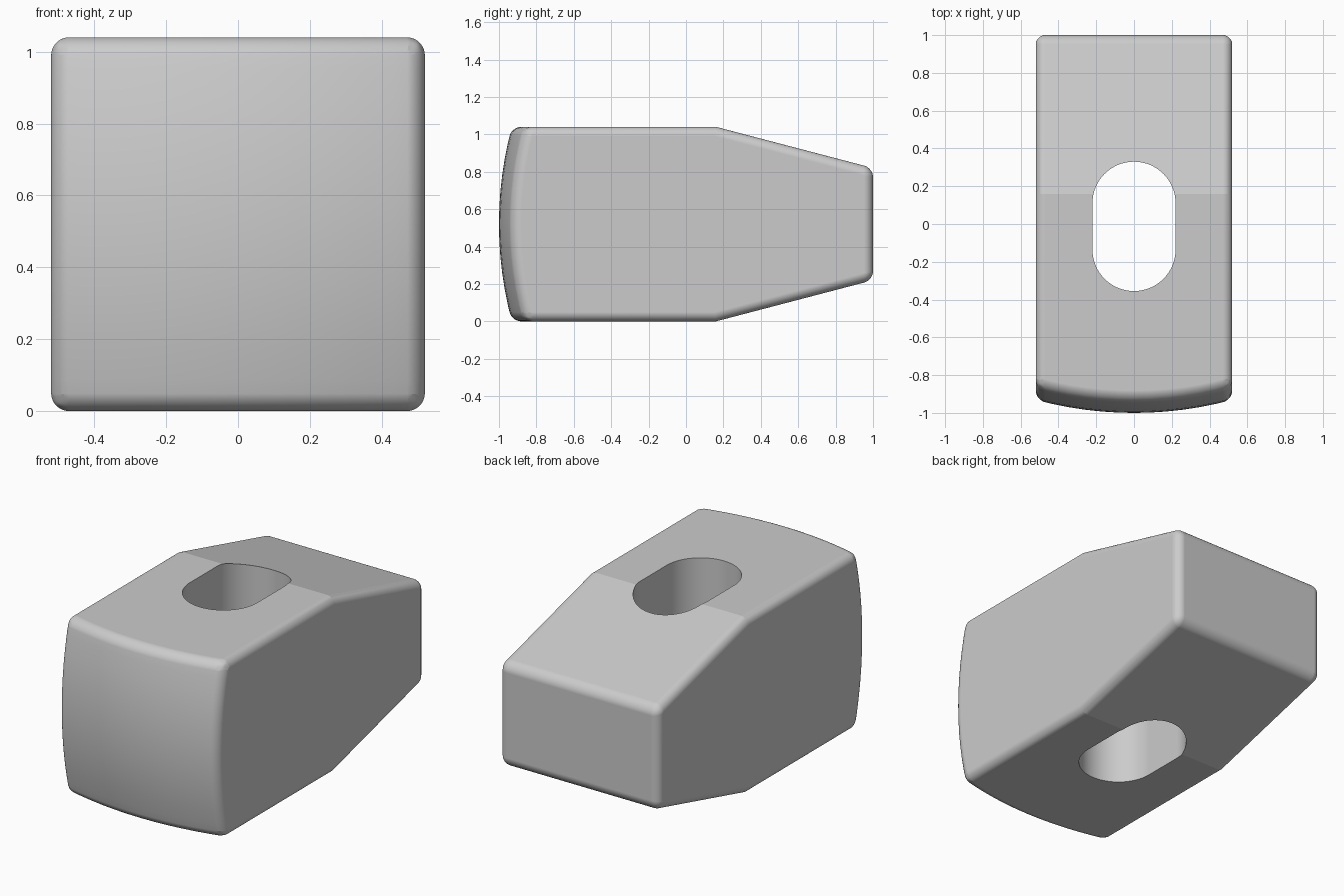
import bpy, bmesh, math
from mathutils import Vector

if "Cube" in bpy.data.objects:
    bpy.data.objects.remove(bpy.data.objects["Cube"], do_unlink=True)

HALF = 0.52      # half width and half height of the block
RADIUS = 2.0     # radius of the domed striking face
STEPS = 12       # grid divisions of the domed face


def make_object(name, bm):
    bmesh.ops.recalc_face_normals(bm, faces=bm.faces[:])
    mesh = bpy.data.meshes.new(name)
    bm.to_mesh(mesh)
    bm.free()
    obj = bpy.data.objects.new(name, mesh)
    bpy.context.collection.objects.link(obj)
    return obj


# Steel
steel = bpy.data.materials.new("grey steel")
steel.use_nodes = True
steel.diffuse_color = (0.6, 0.6, 0.6, 1)
steel.node_tree.nodes["Principled BSDF"].inputs["Base Color"].default_value = steel.diffuse_color

# Domed striking face: a grid pushed onto a sphere
bm = bmesh.new()
grid = [[None] * (STEPS + 1) for _ in range(STEPS + 1)]
for i in range(STEPS + 1):
    for j in range(STEPS + 1):
        x = HALF * (2 * i / STEPS - 1)
        z = HALF * (2 * j / STEPS - 1)
        y = RADIUS - 1 - math.sqrt(RADIUS ** 2 - x * x - z * z)
        grid[i][j] = bm.verts.new((x, y, z + HALF))
for i in range(STEPS):
    for j in range(STEPS):
        bm.faces.new((grid[i][j], grid[i + 1][j], grid[i + 1][j + 1], grid[i][j + 1]))

# Straight body and tapered rear
def ring(y, half_height):
    return {(sx, sz): bm.verts.new((sx * HALF, y, HALF + sz * half_height))
            for sx in (-1, 1) for sz in (-1, 1)}

shoulder = ring(0.16, HALF)
tail = ring(1.0, 0.3)
for s, k in ((-1, 0), (1, STEPS)):
    # top and bottom
    bm.faces.new([grid[i][k] for i in range(STEPS + 1)] + [shoulder[1, s], shoulder[-1, s]])
    bm.faces.new((shoulder[-1, s], shoulder[1, s], tail[1, s], tail[-1, s]))
    # sides
    bm.faces.new([grid[k][j] for j in range(STEPS + 1)]
                 + [shoulder[s, 1], tail[s, 1], tail[s, -1], shoulder[s, -1]])
bm.faces.new((tail[-1, -1], tail[1, -1], tail[1, 1], tail[-1, 1]))
head = make_object("hammer_head", bm)
head.data.materials.append(steel)

# Slot cutter for the handle eye
bm = bmesh.new()
SEG, R = 32, 0.22
outline = []
for centre, start in ((0.11, 0), (-0.135, math.pi)):
    for k in range(SEG + 1):
        a = start + math.pi * k / SEG
        outline.append(bm.verts.new((R * math.cos(a), centre + R * math.sin(a), -0.5)))
base = bm.faces.new(outline)
top = bmesh.ops.extrude_face_region(bm, geom=[base])
bmesh.ops.translate(bm, vec=Vector((0, 0, 2)),
                    verts=[v for v in top["geom"] if isinstance(v, bmesh.types.BMVert)])
cutter = make_object("eye_cutter", bm)
cutter.data.materials.append(steel)
cutter.hide_render = True

# Round the outer edges, then cut the eye
bevel = head.modifiers.new("rounded edges", "BEVEL")
bevel.width = 0.05
bevel.segments = 10
bevel.limit_method = "ANGLE"
bevel.angle_limit = math.radians(35)
bevel.use_clamp_overlap = False
cut = head.modifiers.new("handle eye", "BOOLEAN")
cut.operation = "DIFFERENCE"
cut.solver = "EXACT"
cut.object = cutter

bpy.ops.object.select_all(action="DESELECT")
head.select_set(True)
bpy.context.view_layer.objects.active = head
for name in ("rounded edges", "handle eye"):
    bpy.ops.object.modifier_apply(modifier=name)
bpy.data.objects.remove(cutter, do_unlink=True)

# Smooth shading with flat main faces
bpy.ops.object.shade_smooth_by_angle(angle=math.radians(12))
weighted = head.modifiers.new("flat faces", "WEIGHTED_NORMAL")
weighted.keep_sharp = True
